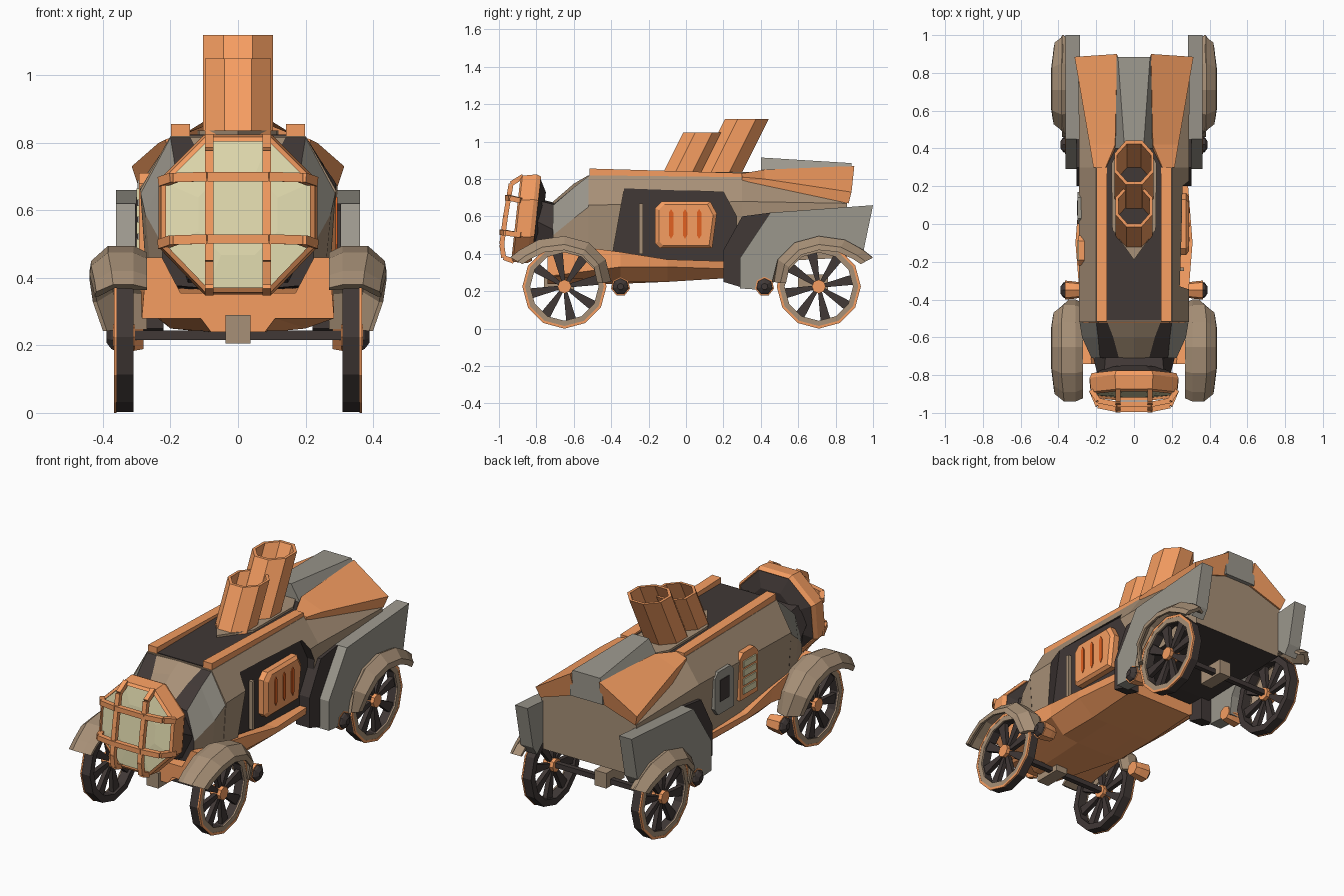
import bpy, bmesh, math
from mathutils import Vector

if "Cube" in bpy.data.objects:
    bpy.data.objects.remove(bpy.data.objects["Cube"])

COL = dict(orange=(.92, .34, .12), tan=(.39, .28, .185), grey=(.33, .31, .265), dark=(.052, .04, .037),
           glass=(.76, .71, .43), red=(.76, .12, .015))
MATS = {k: bpy.data.materials.new(k) for k in COL}
for k, c in COL.items():
    MATS[k].diffuse_color = (*c, 1)

def build(name, verts, faces, cols, fcol=None, mirror=False):
    me = bpy.data.meshes.new(name)
    me.from_pydata([tuple(v) for v in verts], [], faces)
    for c in cols:
        me.materials.append(MATS[c])
    if fcol:
        me.polygons.foreach_set("material_index", fcol)
    bm = bmesh.new()
    bm.from_mesh(me)
    bmesh.ops.recalc_face_normals(bm, faces=bm.faces)
    bm.to_mesh(me)
    bm.free()
    ob = bpy.data.objects.new(name, me)
    bpy.context.collection.objects.link(ob)
    if mirror:
        ob.modifiers.new("mirror", 'MIRROR')
    return ob

def loft(name, rings, col, mirror=False, loop=False, seg=None):
    """Skin closed rings of points; seg gives a colour name per side of the ring."""
    n, m = len(rings[0]), len(rings)
    cols = [col] + [c for c in dict.fromkeys(seg or []) if c != col]
    faces, fc = [], []
    for i in range(m if loop else m - 1):
        for j in range(n):
            a, b, k = i * n, (i + 1) % m * n, (j + 1) % n
            faces.append((a + j, a + k, b + k, b + j))
            fc.append(cols.index(seg[j]) if seg else 0)
    if not loop:
        faces += [tuple(range(n)), tuple(range((m - 1) * n, m * n))]
        fc += [0, 0]
    return build(name, [p for r in rings for p in r], faces, cols, fc, mirror)

def sym(y, half):
    """Full ring at depth y from its right half, listed top to bottom."""
    return [(x, y, z) for x, z in half] + [(-x, y, z) for x, z in reversed(half) if x > 0]

def slab_x(name, prof, x0, x1, col, mirror=False):
    return loft(name, [[(x, y, z) for y, z in prof] for x in (x0, x1)], col, mirror)

def box(name, x, y, z, col):
    return slab_x(name, [(y[0], z[0]), (y[1], z[0]), (y[1], z[1]), (y[0], z[1])], *x, col)

def revolve(name, prof, cy, cz, n, col, loop=True):
    """Turn an (x, radius) profile about the x direction, on both sides."""
    angles = [2 * math.pi * i / n for i in range(n)]
    rings = [[(x, cy + r * math.sin(a), cz + r * math.cos(a)) for a in angles] for x, r in prof]
    return loft(name, rings, col, True, loop)

def bar(name, pts, r, col, mirror=False):
    """Square-section bar along a path."""
    verts, faces = [], []
    for a, b in zip(map(Vector, pts), map(Vector, pts[1:])):
        q, o = (b - a).to_track_quat('Z', 'Y'), len(verts)
        for p in (a, b):
            verts += [p + q @ Vector((r * u, r * v, 0)) for u, v in ((-1, -1), (1, -1), (1, 1), (-1, 1))]
        faces += [(o + j, o + (j + 1) % 4, o + 4 + (j + 1) % 4, o + 4 + j) for j in range(4)]
        faces += [(o, o + 1, o + 2, o + 3), (o + 4, o + 5, o + 6, o + 7)]
    return build(name, verts, faces, [col], None, mirror)

# main body, with a recess cut in the right side
body = loft("body", [sym(-.52, [(0, .82), (.2, .82), (.29, .66), (.27, .38), (0, .36)]),
                     sym(.3, [(0, .81), (.2, .81), (.29, .68), (.27, .35), (0, .35)]),
                     sym(.86, [(0, .8), (.1, .8), (.295, .67), (.285, .38), (0, .38)])], "tan",
            seg=["tan", "tan", "tan", "dark", "dark", "tan", "tan", "tan"])
recess = [(-.4, .36), (-.33, .75), (.2, .73), (.27, .6), (.27, .36)]
cut = slab_x("recess_cutter", recess, .235, .4, "dark")
cut.hide_render = True
cut.hide_set(True)
mod = body.modifiers.new("recess", 'BOOLEAN')
mod.object, mod.operation, mod.solver = cut, 'DIFFERENCE', 'EXACT'
slab_x("recess_lining", recess, .2, .242, "dark")

# nose with grey corner plates, and the neck behind the lamp
loft("nose", [sym(-.522, [(0, .82), (.14, .815), (.2, .815), (.288, .65), (.27, .38), (0, .36)]),
              sym(-.60, [(0, .775), (.11, .755), (.19, .755), (.275, .59), (.255, .38), (0, .36)]),
              sym(-.71, [(0, .68), (.08, .665), (.18, .66), (.225, .5), (.22, .38), (0, .36)])], "dark",
     seg=["tan", "dark", "grey", "tan", "dark", "dark", "tan", "grey", "dark", "tan"])
loft("neck", [sym(-.69, [(0, .67), (.15, .66), (.22, .52), (.15, .38), (0, .37)]),
              sym(-.81, [(0, .70), (.16, .69), (.19, .58), (.14, .42), (0, .42)])], "dark")

# lower boat-shaped hull
loft("lower_hull", [
    sym(-.74, [(0, .355), (.17, .355), (.225, .46), (.27, .46), (.285, .28), (.11, .28), (.08, .24), (0, .24)]),
    sym(-.35, [(0, .37), (.2, .37), (.25, .41), (.29, .41), (.285, .33), (.2, .25), (.1, .24), (0, .24)]),
    sym(-.1, [(0, .36), (.2, .36), (.25, .37), (.31, .37), (.3, .33), (.2, .25), (.1, .25), (0, .25)]),
    sym(.22, [(0, .34), (.2, .34), (.25, .36), (.285, .36), (.28, .32), (.2, .27), (.1, .27), (0, .27)])], "orange")

# round lamp: frame, glass, dark back and cage
OCT = sym(0, [(.1, .24), (.235, .105), (.235, -.095), (.1, -.235)])

def lamp_ring(s, y):
    return [(x * s, y + .11 * z * s, .585 + z * s) for x, _, z in OCT]

loft("lamp_frame", [lamp_ring(.95, -.80), lamp_ring(1, -.825), lamp_ring(.97, -.90), lamp_ring(.91, -.91),
                    lamp_ring(.91, -.81)], "orange", loop=True)
loft("lamp_back", [lamp_ring(.6, -.765), lamp_ring(.93, -.805), lamp_ring(.92, -.84)], "dark")
loft("lamp_glass", [lamp_ring(.92, -.84), lamp_ring(.92, -.895), lamp_ring(.5, -.905)], "glass")
bar("cage_upright", [(.085, -.87, .815), (.085, -.935, .775), (.085, -.965, .6), (.085, -.985, .45),
                     (.085, -.975, .38), (.085, -.92, .36)], .013, "orange", True)
for tag, z, y in (("upper", .70, -.955), ("lower", .515, -.982)):
    bar("cage_bar_" + tag, [(-.225, -.88, z - .015), (-.19, y + .02, z - .003), (-.09, y, z), (.09, y, z),
                            (.19, y + .02, z - .003), (.225, -.88, z - .015)], .014, "orange")

# top deck, rails, plinth and leaning chimneys
box("deck", (-.15, .15), (-.51, .42), (.79, .825), "dark")
slab_x("top_rail", [(-.515, .82), (-.515, .856), (.3, .832), (.3, .80)], .142, .198, "orange", True)
plinth = [(0, -.19), (.115, -.03), (.12, .32), (.06, .43), (-.06, .43), (-.12, .32), (-.115, -.03)]
loft("chimney_plinth", [[(x, y, z) for x, y in plinth] for z in (.80, .837)], "tan")
for name, cy, top, r in (("front_chimney", -.02, 1.05, .106), ("rear_chimney", .175, 1.12, .113)):
    def ring(z, rr):
        angles = [math.pi / 8 + i * math.pi / 4 for i in range(8)]
        return [(rr * math.cos(a), cy + .5 * (z - .82) + 1.12 * rr * math.sin(a), z) for a in angles]
    loft(name, [ring(.8, r), ring(top, r), ring(top, r * .85), ring(.8, r * .85)], "orange", loop=True)
    loft(name + "_inside", [ring(.8, r * .87), ring(.87, r * .87)], "dark")

# rear deck wings and ridge
loft("tail_wing", [[(.15, .30, .83), (.215, .30, .81), (.2, .30, .75), (.12, .30, .77)],
                   [(.1, .42, .85), (.235, .42, .80), (.225, .42, .73), (.08, .42, .77)],
                   [(.09, .9, .87), (.315, .885, .73), (.295, .87, .67), (.08, .87, .74)]], "orange", True)
loft("tail_ridge", [sym(.40, [(.05, .915), (.12, .80), (.12, .76)]),
                    sym(.885, [(.085, .885), (.1, .85), (.1, .74)])], "grey")

# rear side plates with wheel arch, and the dark piece ahead of them
arch = [(.71 + .25 * math.cos(math.radians(a)), .225 + .25 * math.sin(math.radians(a))) for a in range(35, 186, 25)]
slab_x("rear_side_plate", [(.45, .62), (1.0, .66), (.95, .42)] + arch + [(.29, .215), (.29, .38)],
       .285, .362, "grey", True)
slab_x("plate_leading_edge", [(.2, .25), (.2, .42), (.3, .6), (.45, .62), (.3, .38), (.3, .22)],
       .22, .305, "dark", True)

# fenders: one path used front and rear (offset, height, outer edge shift)
PATH = [(-.29, .38, -.015), (-.24, .42, -.01), (-.14, .475, 0), (0, .495, 0), (.13, .46, 0), (.22, .37, -.01),
        (.25, .25, -.04)]
for name, cy, flip, xi, xo in (("front_fender", -.65, 1, .27, .44), ("rear_fender", .71, -1, .34, .44)):
    rings = []
    for d, z, dx in PATH:
        v, e = Vector((d, z - .225)).normalized(), xo + dx
        sec = [(xi, -.02), (xi + .04, 0), (e - .055, 0), (e - .005, -.045), (e, -.075), (e - .012, -.075),
               (e - .06, -.022), (xi, -.035)]
        rings.append([(x, cy + flip * (d + v.x * k), z + v.y * k) for x, k in sec])
    loft(name, rings, "tan", True)

# wheels, axles and step lamps
for tag, y, ly in (("front", -.65, -.35), ("rear", .71, .42)):
    revolve(tag + "_tyre", [(.31, .222), (.362, .222), (.362, .185), (.31, .185)], y, .225, 12, "dark")
    revolve(tag + "_rim_edge", [(.36, .225), (.368, .225), (.368, .211), (.36, .211)], y, .225, 12, "orange")
    revolve(tag + "_rim_face", [(.36, .212), (.367, .212), (.367, .183), (.36, .183)], y, .225, 12, "tan")
    revolve(tag + "_hub", [(.305, .037), (.37, .037)], y, .225, 8, "orange", False)
    for i in range(8):
        c, s = math.cos(math.pi / 4 * i + .2), math.sin(math.pi / 4 * i + .2)
        blade = [(.02, -.009), (.19, -.028), (.19, .028), (.02, .009)]
        slab_x(f"{tag}_spoke_{i}", [(y + r * c - w * s, .225 + r * s + w * c) for r, w in blade],
               .325, .35, "dark", True)
    bar(tag + "_axle", [(-.33, y, .23), (.33, y, .23)], .014, "dark")
    box(tag + "_axle_bracket", (-.037, .037), (y - .11, y + .05), (.205, .29), "tan")
    revolve(tag + "_step_lamp", [(.28, .04), (.31, .046), (.365, .052)], ly, .225, 7, "orange", False)
    revolve(tag + "_step_lamp_cap", [(.36, .046), (.375, .04), (.39, .018)], ly, .225, 7, "dark", False)

# right vent panel with glowing slots
VENT = [(-.165, -.1), (-.165, .09), (-.13, .125), (.13, .125), (.165, .06), (.14, -.125), (-.14, -.125)]
loft("right_vent", [[(x, y * s, .555 + z * s) for y, z in VENT] for x, s in ((.23, 1), (.275, 1), (.29, .88))], "orange")
for i, y in enumerate((-.08, -.005, .07)):
    slab_x(f"vent_slot_{i}", [(y - .012, .5), (y - .012, .62), (y, .64), (y + .012, .62), (y + .012, .5), (y, .48)],
           .28, .294, "red")
box("recess_post", (.235, .265), (-.25, -.23), (.40, .67), "tan")

# left window and louvre panel
slab_x("left_window_frame", [(.0, .45), (.0, .66), (.03, .69), (.14, .69), (.17, .66), (.17, .49), (.14, .45)],
       -.26, -.298, "grey")
box("left_window_pane", (-.302, -.27), (.045, .125), (.52, .64), "dark")
slab_x("louvre_frame", [(-.22, .45), (-.22, .68), (-.19, .71), (-.09, .71), (-.06, .68), (-.06, .45)],
       -.26, -.293, "orange")
for i in range(4):
    box(f"louvre_{i}", (-.3, -.27), (-.195, -.085), (.48 + .05 * i, .515 + .05 * i), "glass")

for m in bpy.data.materials:
    if m.users and not m.is_grease_pencil:
        m.use_nodes = True
        m.node_tree.nodes["Principled BSDF"].inputs["Base Color"].default_value = m.diffuse_color
